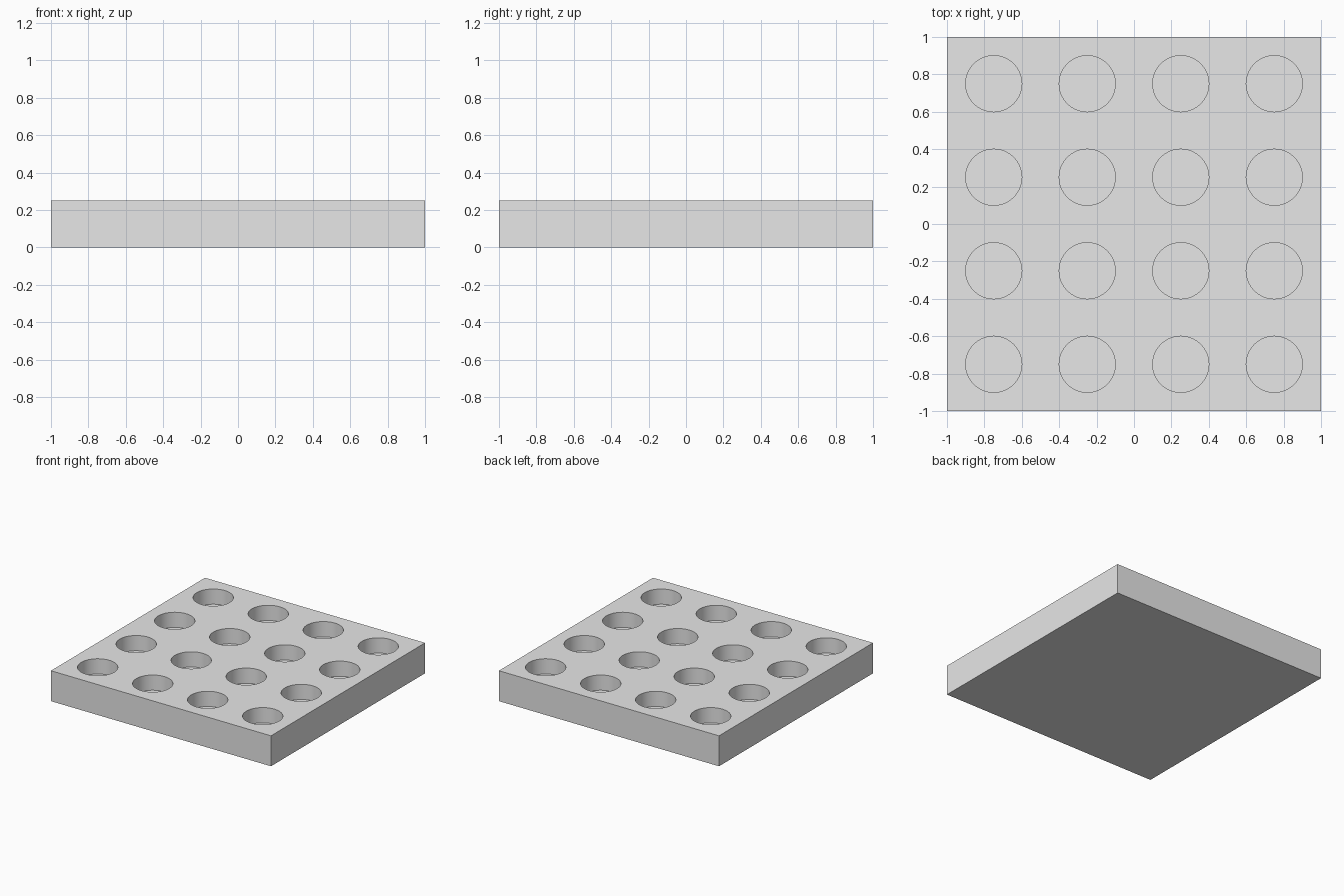
import bpy
import bmesh
from mathutils import Matrix

SIDE, HEIGHT = 2.0, 0.25
ROWS = 4
HOLE_RADIUS, HOLE_DEPTH = 0.15, 0.125
PITCH = SIDE / ROWS

cube = bpy.data.objects.get("Cube")
if cube:
    bpy.data.objects.remove(cube, do_unlink=True)

# Single grey material
grey = bpy.data.materials.new("light_grey")
grey.use_nodes = True
colour = (0.8, 0.8, 0.8, 1.0)
grey.diffuse_color = colour
grey.node_tree.nodes["Principled BSDF"].inputs["Base Color"].default_value = colour


def make_object(name, bm):
    mesh = bpy.data.meshes.new(name)
    bm.to_mesh(mesh)
    bm.free()
    mesh.materials.append(grey)
    obj = bpy.data.objects.new(name, mesh)
    bpy.context.collection.objects.link(obj)
    return obj


# Square slab
bm = bmesh.new()
bmesh.ops.create_cube(bm, size=1, matrix=Matrix.Translation((0, 0, HEIGHT / 2))
                      @ Matrix.Diagonal((SIDE, SIDE, HEIGHT, 1)))
tray = make_object("tray", bm)

# Grid of round cutters, with floors at the hole depth
bm = bmesh.new()
for i in range(ROWS):
    for j in range(ROWS):
        centre = ((i + 0.5) * PITCH - SIDE / 2, (j + 0.5) * PITCH - SIDE / 2, HEIGHT)
        bmesh.ops.create_cone(bm, cap_ends=True, segments=64, radius1=HOLE_RADIUS,
                              radius2=HOLE_RADIUS, depth=2 * HOLE_DEPTH,
                              matrix=Matrix.Translation(centre))
cutter = make_object("hole_cutter", bm)
cutter.hide_render = True

# Cut the round wells
cut = tray.modifiers.new("wells", 'BOOLEAN')
cut.operation = 'DIFFERENCE'
cut.solver = 'EXACT'
cut.object = cutter

bpy.ops.object.select_all(action='DESELECT')
tray.select_set(True)
bpy.context.view_layer.objects.active = tray
bpy.ops.object.modifier_apply(modifier=cut.name)
bpy.data.objects.remove(cutter, do_unlink=True)

# Smooth well walls, crisp rims and edges
bpy.ops.object.shade_smooth_by_angle()
